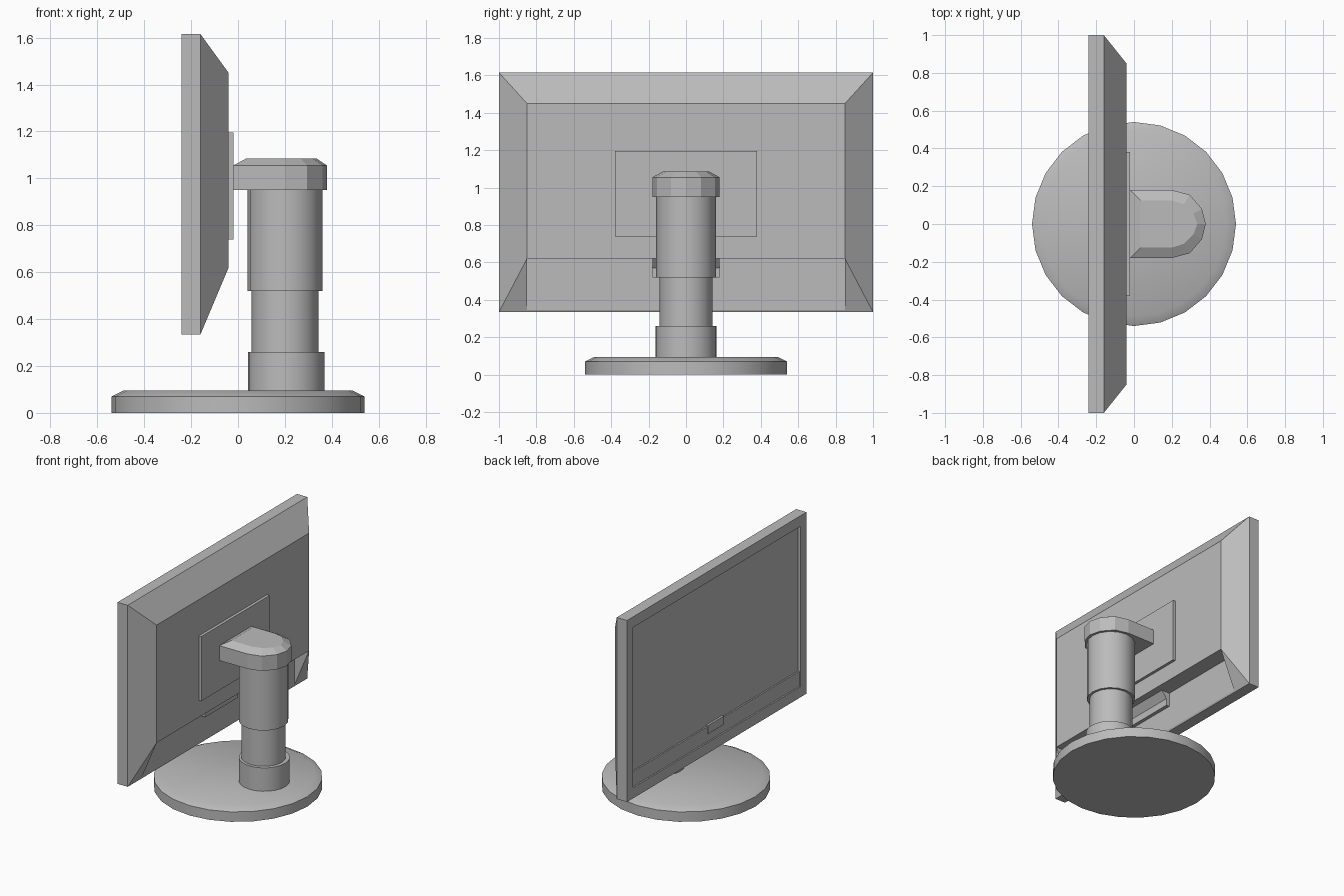
import bpy, bmesh, math
from mathutils import Vector

cube = bpy.data.objects.get("Cube")
if cube:
    bpy.data.objects.remove(cube, do_unlink=True)

GREY = (0.5, 0.5, 0.5, 1)
grey = bpy.data.materials.new("plain grey")
grey.use_nodes = True
grey.diffuse_color = GREY
grey.node_tree.nodes["Principled BSDF"].inputs["Base Color"].default_value = GREY


def loft(name, rings, smooth=False):
    """Join matching rings of points into a closed solid."""
    bm = bmesh.new()
    loops = [[bm.verts.new(p) for p in ring] for ring in rings]
    n = len(loops[0])
    for a, b in zip(loops, loops[1:]):
        for i in range(n):
            j = (i + 1) % n
            bm.faces.new((a[i], a[j], b[j], b[i]))
    bm.faces.new(loops[0][::-1])
    bm.faces.new(loops[-1])
    bmesh.ops.recalc_face_normals(bm, faces=bm.faces)
    mesh = bpy.data.meshes.new(name)
    bm.to_mesh(mesh)
    bm.free()
    mesh.materials.append(grey)
    obj = bpy.data.objects.new(name, mesh)
    bpy.context.collection.objects.link(obj)
    if smooth:
        bpy.ops.object.select_all(action='DESELECT')
        obj.select_set(True)
        bpy.context.view_layer.objects.active = obj
        bpy.ops.object.shade_smooth_by_angle(angle=math.radians(30))
    return obj


def rect(x, y, z0, z1):
    """Upright rectangle facing along x."""
    return [(x, -y, z0), (x, y, z0), (x, y, z1), (x, -y, z1)]


def slab(name, x0, x1, y, z0, z1):
    return loft(name, [rect(x0, y, z0, z1), rect(x1, y, z0, z1)])


def turned(name, cx, profile, sides):
    """Round part from (radius, height) pairs."""
    rings = [[(cx + r * math.cos(math.tau * i / sides), r * math.sin(math.tau * i / sides), z)
              for i in range(sides)] for r, z in profile]
    return loft(name, rings, smooth=True)


def cut(target, cutter):
    cutter.hide_render = True
    cutter.hide_viewport = True
    cutter.display_type = 'WIRE'
    mod = target.modifiers.new(cutter.name, 'BOOLEAN')
    mod.operation = 'DIFFERENCE'
    mod.solver = 'EXACT'
    mod.object = cutter


# Monitor housing: square rim, then a tapered back
housing = loft("housing", [rect(-0.24, 1, 0.335, 1.615),
                           rect(-0.16, 1, 0.335, 1.615),
                           rect(-0.04, 0.85, 0.62, 1.45)])
cut(housing, slab("lower_back_cutter", -0.155, 0.1, 0.849, 0.2, 0.62))
cut(housing, slab("front_recess_cutter", -0.3, -0.23, 0.935, 0.41, 1.54))
cut(housing, slab("screen_cutter", -0.31, -0.22, 0.934, 0.515, 1.539))

# Small tab on the strip below the screen
slab("front_tab", -0.235, -0.22, 0.09, 0.465, 0.525)

# Connector cover under the back ledge
section = [(-0.17, 0.62), (-0.09, 0.62), (-0.13, 0.57), (-0.13, 0.52), (-0.17, 0.52)]
loft("connector_cover", [[(x, y, z) for x, z in section] for y in (-0.18, 0.18)])

# Mounting plate
slab("mounting_plate", -0.05, -0.02, 0.38, 0.74, 1.195)

# Stand head: rounded at the rear, chamfered on top
lower_half = [(-0.02, 0.18), (0.2, 0.18), (0.295, 0.155), (0.36, 0.08)]
upper_half = [(0.035, 0.125), (0.2, 0.125), (0.265, 0.105), (0.315, 0.055)]


def outline(half, tip, z):
    return ([(x, y, z) for x, y in half] + [(tip, 0, z)]
            + [(x, -y, z) for x, y in reversed(half)])


loft("stand_head", [outline(lower_half, 0.38, 0.95),
                    outline(lower_half, 0.38, 1.055),
                    outline(upper_half, 0.335, 1.085)])

# Telescopic column
turned("upper_column", 0.2, [(0.16, 0.52), (0.16, 0.96)], 16)
turned("middle_column", 0.2, [(0.143, 0.1), (0.143, 0.53)], 16)
turned("lower_collar", 0.205, [(0.163, 0.08), (0.163, 0.26)], 24)

# Round base with a bevelled rim
turned("base", 0, [(0.54, 0), (0.54, 0.07), (0.49, 0.095)], 24)
